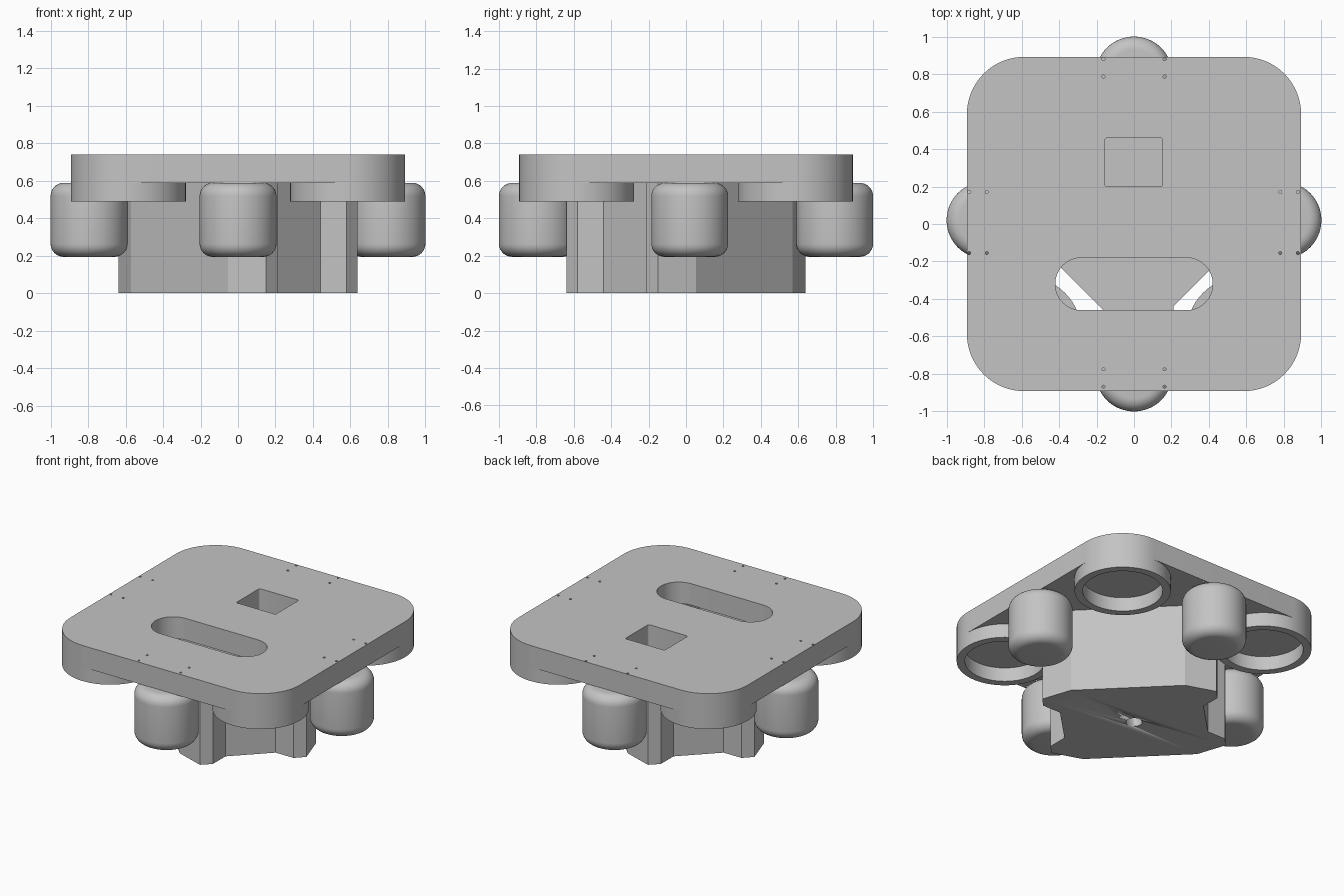
import bpy, math

if "Cube" in bpy.data.objects:
    bpy.data.objects.remove(bpy.data.objects["Cube"])

grey = bpy.data.materials.new("plain_grey")
grey.diffuse_color = (0.55, 0.55, 0.55, 1)
grey.use_nodes = True
grey.node_tree.nodes["Principled BSDF"].inputs["Base Color"].default_value = grey.diffuse_color


def finish(ob, name):
    ob.name = name
    ob.data.name = name
    ob.data.materials.clear()
    ob.data.materials.append(grey)
    bpy.ops.object.select_all(action='DESELECT')
    bpy.context.view_layer.objects.active = ob
    ob.select_set(True)
    bpy.ops.object.shade_smooth_by_angle(angle=math.radians(25))
    return ob


def circle(x, y, r, n=64):
    return [(x + r * math.cos(2 * math.pi * i / n), y + r * math.sin(2 * math.pi * i / n)) for i in range(n)]


def rounded_rect(x0, x1, y0, y1, r, n=16):
    pts = []
    corners = [(x1 - r, y1 - r), (x0 + r, y1 - r), (x0 + r, y0 + r), (x1 - r, y0 + r)]
    for k, (cx, cy) in enumerate(corners):
        for i in range(n + 1):
            a = math.pi / 2 * (k + i / n)
            pts.append((cx + r * math.cos(a), cy + r * math.sin(a)))
    return pts


def prism(name, outlines, z0, z1):
    """Extrude a flat outline; further outlines become holes."""
    cu = bpy.data.curves.new(name, 'CURVE')
    cu.dimensions = '2D'
    cu.fill_mode = 'BOTH'
    cu.extrude = (z1 - z0) / 2
    for pts in outlines:
        s = cu.splines.new('POLY')
        s.points.add(len(pts) - 1)
        for p, (x, y) in zip(s.points, pts):
            p.co = (x, y, 0, 1)
        s.use_cyclic_u = True
    ob = bpy.data.objects.new(name, cu)
    bpy.context.collection.objects.link(ob)
    ob.location.z = (z0 + z1) / 2
    bpy.ops.object.select_all(action='DESELECT')
    bpy.context.view_layer.objects.active = ob
    ob.select_set(True)
    bpy.ops.object.convert(target='MESH')
    ob = bpy.context.object
    bpy.ops.object.mode_set(mode='EDIT')
    bpy.ops.mesh.select_all(action='SELECT')
    bpy.ops.mesh.remove_doubles(threshold=0.0005)
    bpy.ops.mesh.normals_make_consistent(inside=False)
    bpy.ops.object.mode_set(mode='OBJECT')
    return finish(ob, name)


# Top plate with square opening, slot and screw holes
holes = [rounded_rect(-0.155, 0.152, 0.2, 0.46, 0.012, 4),
         rounded_rect(-0.42, 0.42, -0.46, -0.18, 0.1399)]
for s in (-0.163, 0.163):
    for y in (0.88, 0.787, -0.775, -0.868):
        holes.append(circle(s, y, 0.008, 12))
    for x in (0.875, 0.78, -0.785, -0.88):
        holes.append(circle(x, s + 0.008, 0.008, 12))
prism("top_plate", [rounded_rect(-0.892, 0.892, -0.892, 0.892, 0.307)] + holes, 0.588, 0.74)

# Hollow collars under the plate corners
for n, (sx, sy) in enumerate([(1, 1), (-1, 1), (-1, -1), (1, -1)]):
    c = (0.585 * sx, 0.585 * sy)
    prism(f"corner_collar_{n + 1}", [circle(*c, 0.307), circle(*c, 0.255)], 0.49, 0.59)

# Central pedestal, notched on two opposite corners
half = [(-0.57, -0.053), (-0.053, -0.57), (0.15, -0.638), (0.21, -0.58),
        (0.21, -0.44), (0.44, -0.21), (0.58, -0.21), (0.638, -0.15)]
body = prism("pedestal", [half + [(-x, -y) for x, y in half]], 0, 0.588)

# Blind screw hole in the pedestal base
cutter = prism("screw_hole_cutter", [circle(0, 0, 0.052, 32)], -0.1, 0.2)
cutter.hide_render = True
cutter.hide_viewport = True
cutter.display_type = 'WIRE'
mod = body.modifiers.new("screw_hole", 'BOOLEAN')
mod.object = cutter
mod.operation = 'DIFFERENCE'
mod.solver = 'EXACT'

# Rounded upright rollers, one on each side
for n, (x, y) in enumerate([(0, -0.795), (0.795, 0.02), (0, 0.795), (-0.795, 0.02)]):
    bpy.ops.mesh.primitive_cylinder_add(vertices=64, radius=0.205, depth=0.395, location=(x, y, 0.3915))
    ob = bpy.context.object
    bev = ob.modifiers.new("round_ends", 'BEVEL')
    bev.width = 0.07
    bev.segments = 8
    bev.limit_method = 'ANGLE'
    bev.angle_limit = math.radians(40)
    bpy.ops.object.modifier_apply(modifier=bev.name)
    finish(ob, f"roller_{n + 1}")
